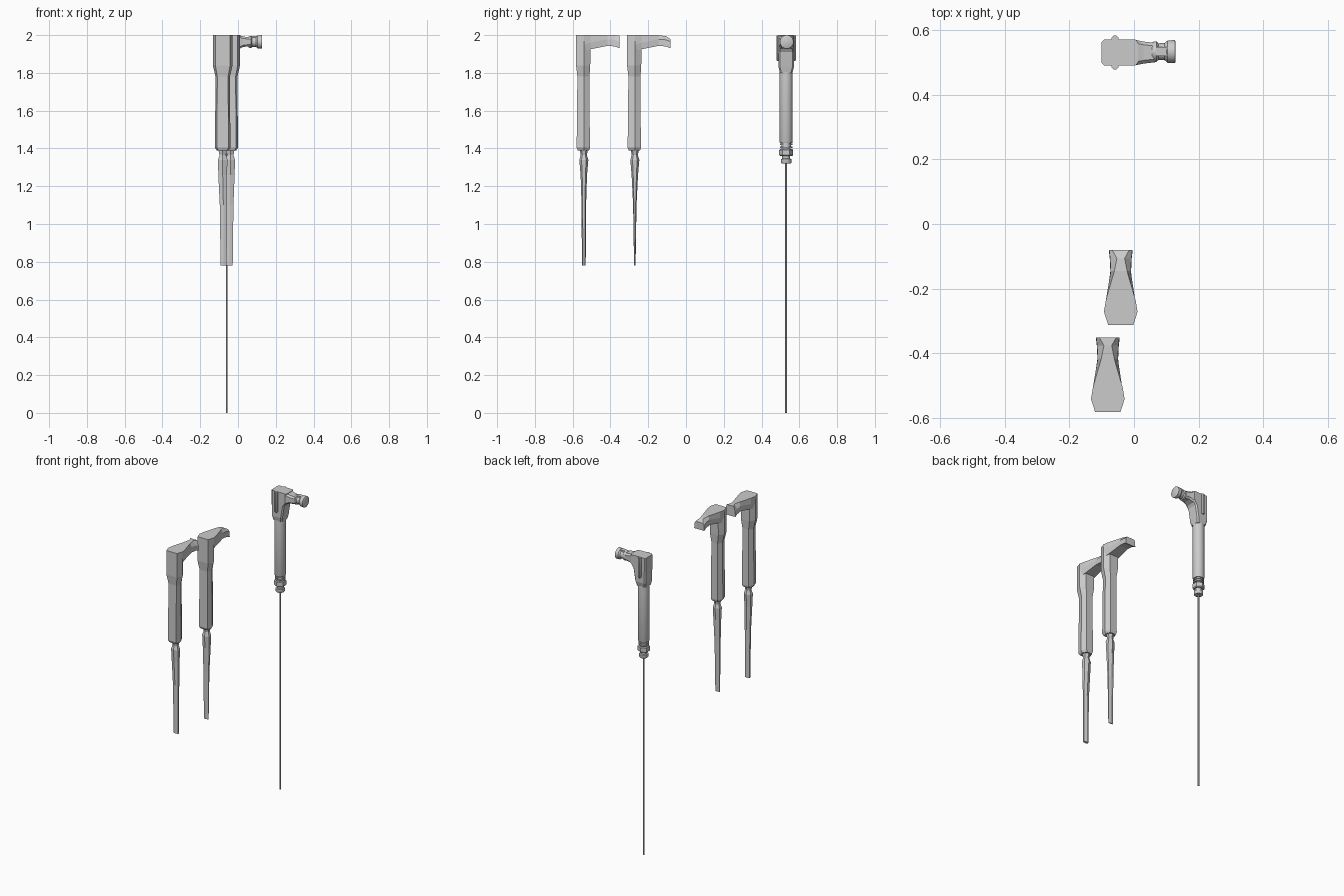
import bpy, bmesh, math
from mathutils import Vector

if "Cube" in bpy.data.objects:
    bpy.data.objects.remove(bpy.data.objects["Cube"])


def loft(name, rings, smooth=False):
    """Skin a list of equal-length point rings and cap both ends."""
    bm = bmesh.new()
    vs = [[bm.verts.new(p) for p in r] for r in rings]
    n = len(vs[0])
    for a, b in zip(vs, vs[1:]):
        for i in range(n):
            j = (i + 1) % n
            bm.faces.new((a[i], a[j], b[j], b[i]))
    bm.faces.new(vs[0][::-1])
    bm.faces.new(vs[-1])
    bmesh.ops.recalc_face_normals(bm, faces=bm.faces[:])
    me = bpy.data.meshes.new(name)
    bm.to_mesh(me)
    bm.free()
    ob = bpy.data.objects.new(name, me)
    bpy.context.collection.objects.link(ob)
    if smooth:
        bpy.ops.object.select_all(action='DESELECT')
        ob.select_set(True)
        bpy.context.view_layer.objects.active = ob
        bpy.ops.object.shade_smooth_by_angle(angle=math.radians(35))
    return ob


def turned(name, centre, profile, axis='Z', sides=20):
    """Lofted round part: profile is (position along axis, radius)."""
    rings = []
    for t, r in profile:
        ring = []
        for i in range(sides):
            a = 2 * math.pi * (i + 0.5) / sides
            u, v = r * math.cos(a), r * math.sin(a)
            if axis == 'Z':
                ring.append((centre[0] + u, centre[1] + v, t))
            else:
                ring.append((t, centre[0] + u, centre[1] + v))
        rings.append(ring)
    return loft(name, rings, True)


def rect_z(x0, x1, y0, y1, z, c=0.008):
    """Chamfered rectangle at height z."""
    return [(x0 + c, y0, z), (x1 - c, y0, z), (x1, y0 + c, z), (x1, y1 - c, z),
            (x1 - c, y1, z), (x0 + c, y1, z), (x0, y1 - c, z), (x0, y0 + c, z)]


# ---- detailed tool with the long rod ----
X, Y = -0.06, 0.53
turned("long_rod", (X, Y), [(0, .005), (1.34, .005)], sides=10)
turned("grip_tube", (X, Y), [(1.43, .033), (1.435, .035), (1.80, .035), (1.83, .033)])
turned("grip_rings", (X, Y), [(1.395, .024), (1.403, .024), (1.403, .033), (1.411, .033),
                              (1.411, .026), (1.417, .026), (1.417, .033), (1.425, .033),
                              (1.425, .026), (1.432, .026)])
turned("hex_nut", (X, Y), [(1.36, .032), (1.365, .037), (1.392, .037), (1.397, .032)], sides=6)
turned("rod_collar", (X, Y), [(1.32, .025), (1.325, .028), (1.343, .028), (1.346, .021),
                              (1.362, .021)])
loft("head_block", [rect_z(-.093, -.027, .497, .563, 1.80),
                    rect_z(-.099, -.021, .490, .571, 1.83),
                    rect_z(-.100, -.008, .490, .571, 1.91),
                    rect_z(-.100, .012, .490, .571, 1.94),
                    rect_z(-.100, .012, .490, .571, 2.0)])
# arm reaching from the head to the outlet
arm = []
for x, h, z0, z1 in [(0, .040, 1.925, 2.0), (.03, .034, 1.938, 1.992), (.065, .030, 1.94, 1.988)]:
    c = .010
    arm.append([(x, Y - h, z0 + c), (x, Y - h + c, z0), (x, Y + h - c, z0), (x, Y + h, z0 + c),
                (x, Y + h, z1 - c), (x, Y + h - c, z1), (x, Y - h + c, z1), (x, Y - h, z1 - c)])
loft("outlet_arm", arm)
turned("outlet", (Y + .003, 1.964), [(.055, .028), (.062, .032), (.07, .032), (.075, .026),
                                     (.095, .027), (.104, .035), (.126, .036), (.128, .033)], axis='X')
loft("arm_button", [rect_z(.068, .105, .52, .547, 1.97, .003), rect_z(.068, .105, .52, .547, 1.996, .003)])
# clips on both sides of the head
for side, name in ((-1, "near"), (1, "far")):
    turned(name + "_side_clip", (X + .001, Y + side * .041),
           [(1.862, .008), (1.87, .012), (1.998, .012)], sides=8)


# ---- low-poly tools with short tapered blades ----
def simple_tool(tag, X, Y, drop, tip_y, tip_x):
    # handle with wide top and long tapering grip
    def plan(w, back, front, z):
        return [(X - w * .75, Y + back, z), (X + w * .75, Y + back, z), (X + w, Y, z),
                (X + w * .6, Y + front, z), (X - w * .6, Y + front, z), (X - w, Y, z)]
    loft(tag + "_handle", [plan(.032, -.032, .028, 1.39), plan(.041, -.038, .032, 1.405),
                           plan(.038, -.034, .030, 1.78), plan(.052, -.041, .034, 1.84),
                           plan(.052, -.041, .036, 2.0)])
    # spout: wide at the head, pinched ridge, then a flat lip
    rows = [(.0, .052, .046, 1.915, 2.0), (.035, .046, .038, 1.925, 2.0),
            (.125, .020, .032, 1.943, 2.0), (.165, .012, .034, 1.94, 2.0 - drop * .3),
            (.190, .026, .037, 1.93, 1.998 - drop)]
    loft(tag + "_spout", [[(X - b, Y + y, z0), (X + b, Y + y, z0),
                           (X + max(t, b) * .97, Y + y, z0 + .035),
                           (X + t, Y + y, z1), (X - t, Y + y, z1),
                           (X - max(t, b) * .97, Y + y, z0 + .035)]
                          for y, t, b, z0, z1 in rows])

    # neck and blade
    def diamond(cx, w, d, z):
        return [(cx - w, Y - d * .5, z), (cx, Y - d, z), (cx + w, Y - d * .5, z),
                (cx + w, Y + d * .5, z), (cx, Y + d, z), (cx - w, Y + d * .5, z)]
    loft(tag + "_blade", [diamond(X + tip_x, .016, tip_y, .78),
                          diamond(X + tip_x * .7, .019, tip_y * .5 + .007, 1.1),
                          diamond(X, .023, .017, 1.26), diamond(X, .025, .024, 1.34),
                          diamond(X, .017, .016, 1.365), diamond(X, .023, .022, 1.395)])


simple_tool("left", -.081, -.541, .0, .010, .005)
simple_tool("right", -.041, -.271, .02, .004, -.003)
